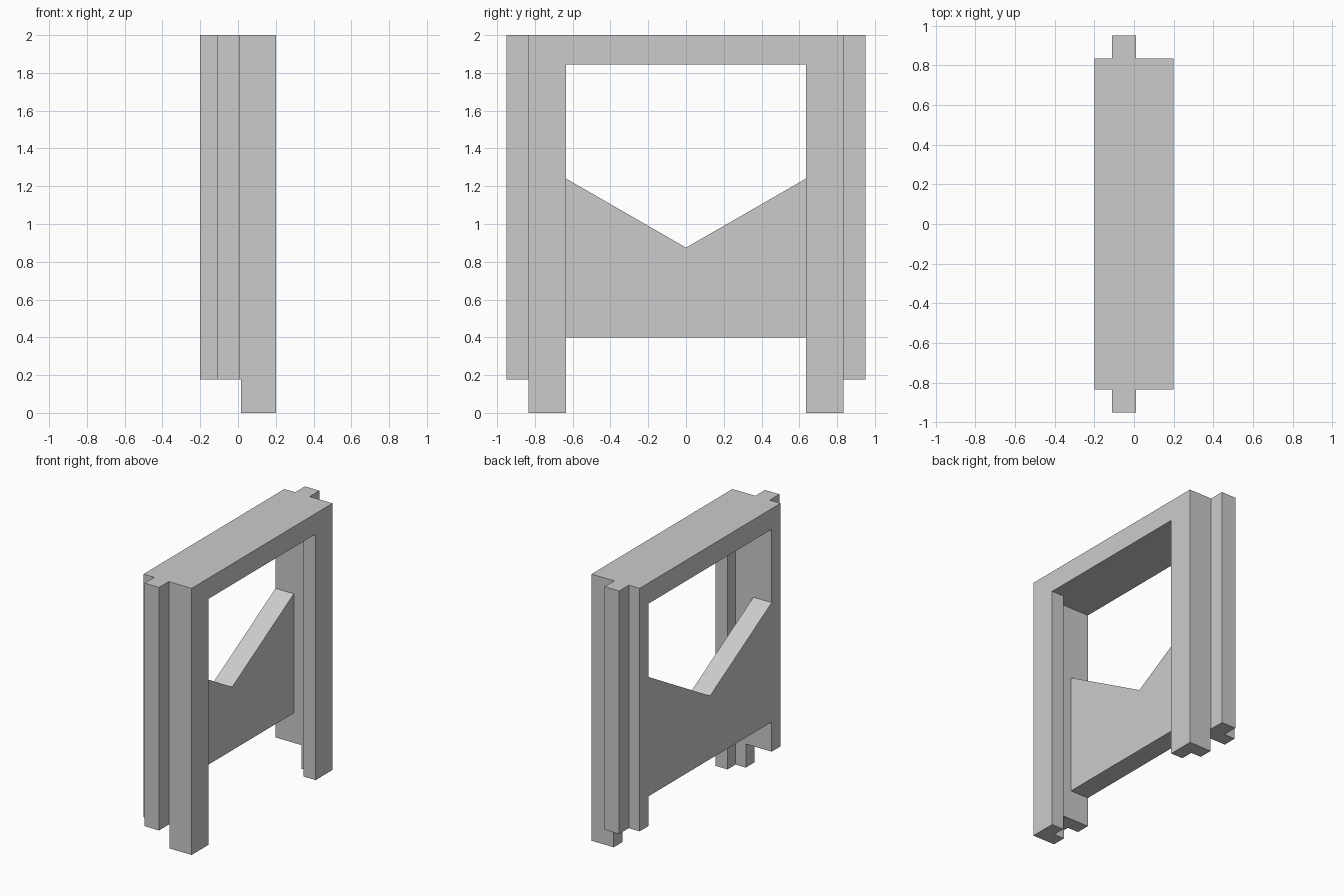
import bpy
import bmesh
from mathutils import Vector

if "Cube" in bpy.data.objects:
    bpy.data.objects.remove(bpy.data.objects["Cube"], do_unlink=True)

# One plain grey for the whole model
grey = bpy.data.materials.new("plain_grey")
grey.use_nodes = True
colour = (0.6, 0.6, 0.6, 1)
grey.diffuse_color = colour
grey.node_tree.nodes["Principled BSDF"].inputs["Base Color"].default_value = colour

# Shared dimensions
SIDE = 0.2        # half thickness
END = 0.835       # outer face of the posts
REBATE = 0.73     # inner face of the posts
LIP = 0.635       # inner face of the stop lip
LIP_X = 0.1       # where the stop lip begins
FOOT_X = 0.015    # where the foot begins
POST_Z = 0.177    # underside of post and tongue
HEAD_Z = 1.845    # underside of the top beam


def prism(name, points, direction):
    """Extrude a closed profile along a direction."""
    bm = bmesh.new()
    face = bm.faces.new([bm.verts.new(p) for p in points])
    result = bmesh.ops.extrude_face_region(bm, geom=[face], use_keep_orig=True)
    moved = [v for v in result["geom"] if isinstance(v, bmesh.types.BMVert)]
    bmesh.ops.translate(bm, verts=moved, vec=Vector(direction))
    bmesh.ops.recalc_face_normals(bm, faces=bm.faces)
    mesh = bpy.data.meshes.new(name)
    bm.to_mesh(mesh)
    bm.free()
    mesh.materials.append(grey)
    obj = bpy.data.objects.new(name, mesh)
    bpy.context.collection.objects.link(obj)
    return obj


def upright(name, plan, z0, z1):
    return prism(name, [(x, y, z0) for x, y in plan], (0, 0, z1 - z0))


# Post plan with outer tongue and inner stop lip, and the foot below it
post = [(-SIDE, REBATE), (-SIDE, END), (-0.11, END), (-0.11, 0.95),
        (0.01, 0.95), (0.01, END), (SIDE, END), (SIDE, LIP),
        (LIP_X, LIP), (LIP_X, REBATE)]
foot = [(FOOT_X, REBATE), (FOOT_X, END), (SIDE, END), (SIDE, LIP),
        (LIP_X, LIP), (LIP_X, REBATE)]
for label, sign in (("front", -1), ("back", 1)):
    for part, plan, z0, z1 in (("post", post, POST_Z, 2), ("foot", foot, 0, POST_Z)):
        upright(f"{label}_{part}", [(x, sign * y) for x, y in plan], z0, z1)

# Top beam fitted between the posts
beam = [(-SIDE, REBATE), (LIP_X, REBATE), (LIP_X, LIP), (SIDE, LIP)]
beam += [(x, -y) for x, y in reversed(beam)]
upright("top_beam", beam, HEAD_Z, 2)

# Lower panel with a V-shaped top edge, set into the rebate
panel = [(-REBATE, 0.4), (REBATE, 0.4), (REBATE, 1.295), (0, 0.875), (-REBATE, 1.295)]
prism("lower_panel", [(-SIDE, y, z) for y, z in panel], (0.152, 0, 0))
